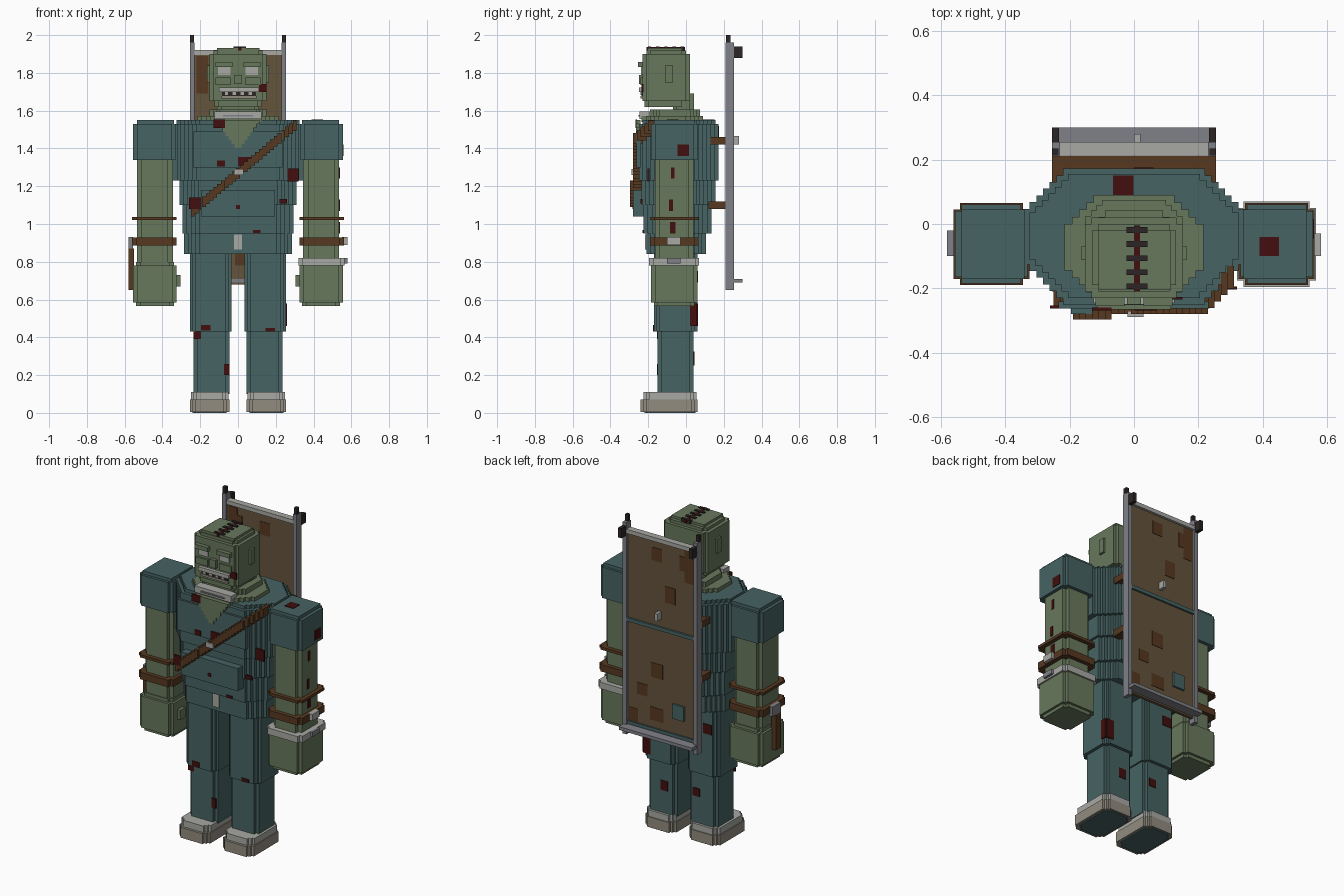
import bpy, bmesh


def mat(name, r, g, b):
    m = bpy.data.materials.new(name)
    m.diffuse_color = [(c / 255 / 12.92 if c < 11 else ((c / 255 + 0.055) / 1.055) ** 2.4)
                       for c in (r, g, b)] + [1]
    return m


SKIN = mat("green skin", 104, 120, 92)
TEAL = mat("teal cloth", 71, 99, 99)
BROWN = mat("brown leather", 86, 56, 33)
CANVAS = mat("tan canvas", 100, 84, 60)
LIGHT = mat("light grey", 168, 168, 164)
STEEL = mat("steel grey", 128, 129, 136)
SHOE = mat("stone grey", 146, 140, 128)
BLOOD = mat("dark red", 66, 14, 14)
DARK = mat("near black", 44, 37, 37)


def block(name, x, y, z, m, cut=0, steps=1):
    """Upright block; its vertical corners are cut as a staircase."""
    (x0, x1), (y0, y1), (z0, z1) = sorted(x), sorted(y), sorted(z)
    d = cut / steps
    stair = [(cut * 0, cut)]                      # inset from the corner in x, y
    if cut:
        for i in range(steps):
            stair += [((i + 1) * d, cut - i * d), ((i + 1) * d, cut - (i + 1) * d)]
    else:
        stair = [(0, 0)]
    pts = [(x1 - a, y1 - b) for a, b in stair]
    pts += [(x0 + a, y1 - b) for a, b in reversed(stair)]
    pts += [(x0 + a, y0 + b) for a, b in stair]
    pts += [(x1 - a, y0 + b) for a, b in reversed(stair)]
    bm = bmesh.new()
    f = bm.faces.new([bm.verts.new((px, py, z0)) for px, py in pts])
    top = bmesh.ops.extrude_face_region(bm, geom=[f])["geom"]
    bmesh.ops.translate(bm, vec=(0, 0, z1 - z0),
                        verts=[v for v in top if isinstance(v, bmesh.types.BMVert)])
    bmesh.ops.recalc_face_normals(bm, faces=bm.faces)
    me = bpy.data.meshes.new(name)
    bm.to_mesh(me)
    bm.free()
    me.materials.append(m)
    ob = bpy.data.objects.new(name, me)
    bpy.context.collection.objects.link(ob)
    return ob


# Limbs, mirrored
for s, side in ((-1, "right"), (1, "left")):
    def limb(name, x, *rest):
        return block(f"{side}_{name}", (s * x[0], s * x[1]), *rest)

    limb("sole", (.06, .24), (-.22, .05), (0, .008), TEAL, .03, 2)
    limb("shoe", (.045, .255), (-.24, .06), (.006, .07), SHOE, .03, 2)
    limb("shoe_top", (.05, .25), (-.225, .055), (.07, .11), LIGHT, .03, 2)
    limb("shin", (.045, .235), (-.15, .04), (.1, .44), TEAL, .02)
    limb("thigh", (.035, .255), (-.17, .06), (.43, .85), TEAL, .03, 2)
    limb("sleeve", (.33, .555), (-.185, .06), (1.34, 1.53), TEAL, .02)
    limb("sleeve_top", (.34, .535), (-.17, .045), (1.53, 1.55), TEAL)
    limb("arm", (.345, .535), (-.165, .04), (.78, 1.35), SKIN, .025)
    limb("hand", (.325, .555), (-.185, .06), (.585, .78), SKIN, .02)
    limb("palm", (.34, .54), (-.17, .045), (.565, .8), SKIN, .02)
    limb("thumb", (.305, .33), (-.13, -.08), (.67, .73), SKIN)
    limb("thin_arm_strap", (.325, .56), (-.19, .065), (1.02, 1.037), BROWN, .02)
    limb("wide_arm_strap", (.325, .56), (-.19, .065), (.885, .928), BROWN, .02)
    limb("ear", (.15, .165), (-.11, -.07), (1.75, 1.84), SKIN)
    limb("eye", (.04, .105), (-.237, -.22), (1.79, 1.832), LIGHT)
    limb("brow", (.03, .12), (-.255, -.22), (1.832, 1.858), SKIN)
    limb("cheek", (.04, .12), (-.242, -.22), (1.735, 1.775), SKIN)
    # stretcher pole with dark grips
    limb("pole", (.23, .255), (.21, .255), (.65, 1.96), STEEL)
    limb("pole_tip", (.234, .254), (.213, .235), (1.96, 2), DARK)
    limb("pole_grip", (.232, .255), (.25, .3), (1.88, 1.94), DARK)

block("left_cuff", (.32, .565), (-.195, .07), (.78, .82), LIGHT, .02)
block("left_cuff_buckle", (.55, .58), (-.1, -.03), (.79, .82), STEEL)
block("left_strap_buckle", (.55, .58), (-.1, -.03), (.89, .93), LIGHT)
block("knife_sheath", (-.58, -.55), (-.1, -.05), (.65, .87), BROWN)
block("knife_handle", (-.58, -.555), (-.1, -.02), (.87, .93), STEEL)

# Body
block("pelvis", (-.285, .285), (-.21, .105), (.84, .95), TEAL, .08, 4)
block("waist", (-.295, .295), (-.225, .135), (.95, 1.1), TEAL, .09, 4)
block("lower_chest", (-.31, .31), (-.235, .155), (1.1, 1.23), TEAL, .1, 5)
block("chest", (-.345, .345), (-.25, .172), (1.23, 1.53), TEAL, .125, 6)
block("shoulder_top", (-.325, .325), (-.23, .155), (1.53, 1.55), TEAL, .12, 6)
block("chest_panel", (-.235, .235), (-.262, -.24), (1.3, 1.49), TEAL)
block("belly_pocket", (-.195, .195), (-.28, -.2), (1.04, 1.18), TEAL)
block("belt_buckle", (-.022, .022), (-.217, -.2), (.865, .945), LIGHT)
block("neck_base", (-.215, .215), (-.235, .09), (1.54, 1.573), SKIN, .09, 4)
block("neck_slope", (-.15, .15), (-.19, .075), (1.57, 1.605), SKIN, .05, 3)
block("neck", (-.11, .11), (-.07, .042), (1.6, 1.69), SKIN, .02)
block("collar_plate", (-.125, .125), (-.245, -.19), (1.555, 1.595), LIGHT)
block("collar_bar", (-.08, .08), (-.252, -.24), (1.568, 1.576), STEEL)

# V neckline in stepped rows
for i in range(7):
    w = .115 - i * .016
    block("neckline_row", (-w, w), (-.266, -.24), (1.55 - i * .021, 1.529 - i * .021), SKIN)

# Diagonal chest strap in steps
for i in range(28):
    x = -.25 + i * .02
    z = 1.04 + i * .0168
    if x < -.2:
        f = -.26
    elif x < -.07:
        f = -.297
    else:
        f = -.28 + max(0, x - .21)
    block("strap_step", (x, x + .02), (f, f + .07), (z, z + .055), BROWN)
block("strap_buckle", (-.02, .03), (-.288, -.27), (1.26, 1.29), LIGHT)

# Head
block("head", (-.152, .152), (-.23, .02), (1.65, 1.9), SKIN, .02)
block("jaw", (-.125, .125), (-.22, 0), (1.62, 1.65), SKIN, .02)
block("skull_top", (-.13, .13), (-.21, 0), (1.9, 1.918), SKIN, .02)
block("crown", (-.11, .115), (-.205, -.02), (1.918, 1.933), SKIN)
block("nose", (-.022, .022), (-.25, -.22), (1.74, 1.79), SKIN)
block("upper_lip", (-.1, .11), (-.25, -.22), (1.7, 1.722), LIGHT)
block("mouth", (-.085, .095), (-.236, -.22), (1.678, 1.7), DARK)
for i in range(4):
    block("tooth", (-.07 + i * .042, -.052 + i * .042), (-.242, -.22), (1.683, 1.7), LIGHT)
block("lower_lip", (-.09, .1), (-.24, -.22), (1.665, 1.678), SHOE)
block("scalp_scar", (0, .018), (-.21, -.005), (1.91, 1.936), BLOOD)
for i in range(5):
    y = -.01 - i * .0435
    block("scar_stitch", (-.024, .042), (y - .018, y), (1.9, 1.939), DARK)

# Stretcher carried on the back
block("canvas", (-.235, .235), (.222, .24), (.68, 1.9), CANVAS)
block("top_bar", (-.235, .235), (.215, .255), (1.895, 1.92), LIGHT)
block("middle_bar", (-.235, .235), (.225, .252), (1.35, 1.372), TEAL)
block("lower_bar", (-.235, .235), (.225, .25), (.715, .735), TEAL)
block("bottom_shelf", (-.25, .25), (.215, .3), (.69, .71), STEEL)
block("canvas_clip", (0, .02), (.235, .28), (1.42, 1.465), LIGHT)
block("canvas_pocket", (-.16, -.08), (.235, .252), (.83, .92), TEAL)
for z in (1.08, 1.42):
    block("carry_strap", (-.255, .255), (.12, .212), (z, z + .04), BROWN)
# canvas stains, showing on both faces
for x, z, w, h in ((.03, 1.81, .07, .08), (-.06, 1.58, .07, .1), (.03, 1.09, .08, .09),
                   (.13, .95, .07, .07), (.19, .78, .06, .08), (.03, .82, .09, .08),
                   (-.19, 1.79, .06, .2), (-.15, 1.8, .05, .09)):
    block("canvas_stain", (x - w / 2, x + w / 2), (.219, .243), (z - h / 2, z + h / 2),
          BROWN, 0)

# Blood marks as thin plates: front faces (x, z, width, height, y)
for x, z, w, h, y in ((-.1, 1.53, .06, .045, -.268), (.29, 1.26, .06, .07, -.203),
                      (-.225, 1.11, .07, .06, -.262), (.035, 1.33, .07, .05, -.268),
                      (-.09, 1.32, .04, .03, -.268), (0, 1.09, .02, .02, -.284),
                      (.24, 1.12, .04, .025, -.24), (.1, .96, .04, .015, -.23),
                      (-.215, .41, .04, .04, -.154), (-.17, .45, .05, .03, -.174),
                      (-.06, .23, .03, .06, -.154), (.17, .44, .05, .02, -.174),
                      (.13, 1.72, .04, .04, -.235)):
    block("blood_front", (x - w / 2, x + w / 2), (y, y + .009), (z - h / 2, z + h / 2), BLOOD)
# back faces
for x, z, w, h, y in ((.225, .52, .05, .12, .064), (-.19, .72, .06, .06, .064),
                      (.12, .28, .05, .06, .044), (-.1, .3, .05, .05, .044),
                      (.03, 1.49, .06, .06, .176)):
    block("blood_back", (x - w / 2, x + w / 2), (y - .009, y), (z - h / 2, z + h / 2), BLOOD)
# left side faces (y, z, size across, height, x)
for y, z, w, h, x in ((-.015, 1.39, .06, .06, .559), (.04, .52, .035, .12, .259),
                      (-.07, 1.27, .02, .06, .539), (-.08, 1.1, .02, .06, .539),
                      (-.07, .98, .03, .06, .539)):
    block("blood_side", (x - .009, x), (y - w / 2, y + w / 2), (z - h / 2, z + h / 2), BLOOD)
# top faces
block("blood_shoulder", (.39, .45), (-.1, -.04), (1.545, 1.554), BLOOD)
block("blood_upper_back", (-.065, -.002), (.09, .15), (1.545, 1.554), BLOOD)
